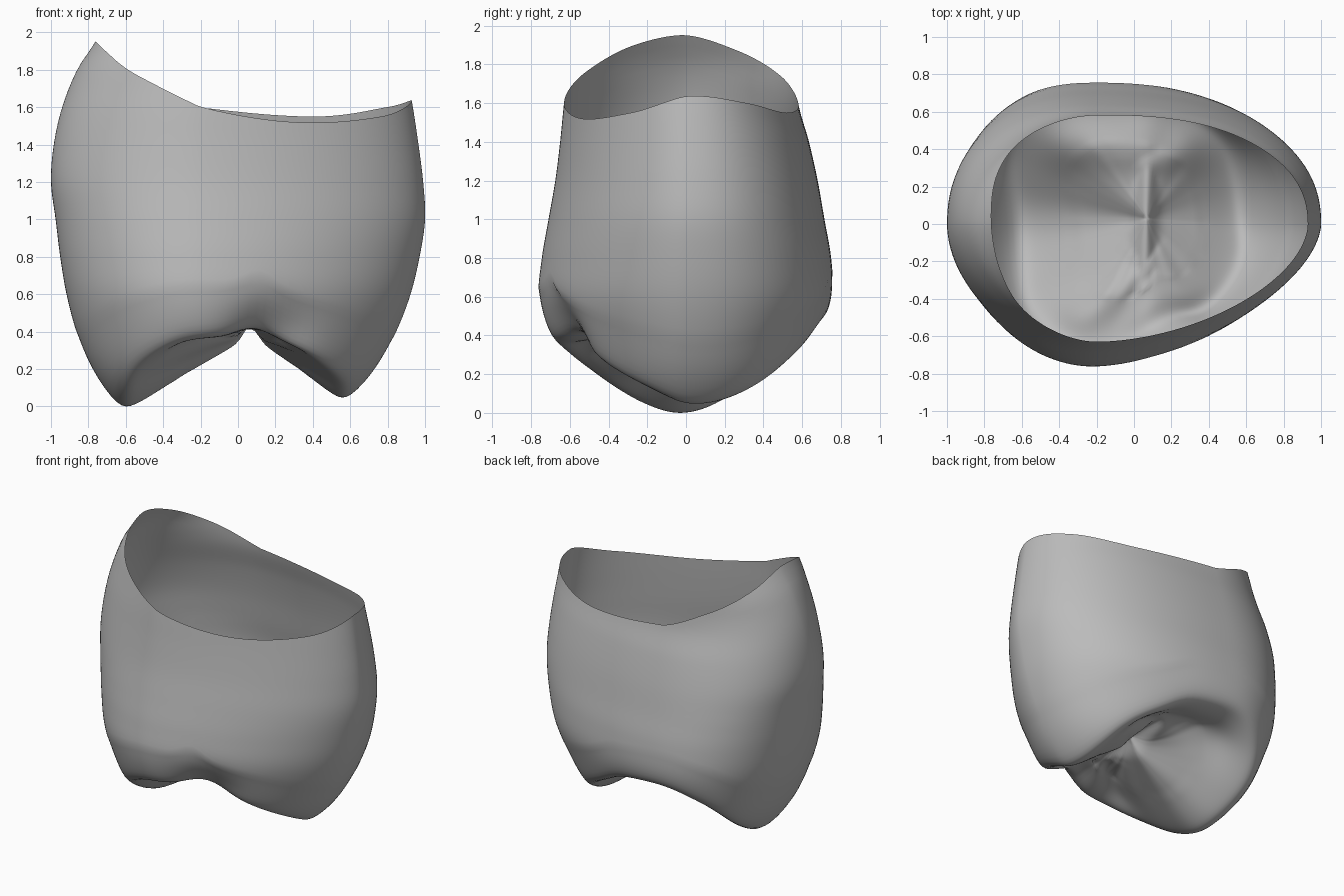
import bpy, bmesh, math
from mathutils import Vector

if "Cube" in bpy.data.objects:
    bpy.data.objects.remove(bpy.data.objects["Cube"], do_unlink=True)

SIDES, WALL_RINGS, BITE_RINGS = 144, 36, 34
AXIS_X = -0.22                     # widest section of the egg-shaped outline
PIT = Vector((0.07, 0.03, 0.39))   # middle of the biting surface

# Wall extents at every 0.2 of height
LEFT = [0.56, 0.73, 0.84, 0.92, 0.97, 1, 0.99, 0.965, 0.935, 0.9, 0.86]
RIGHT = [-0.64, -0.78, -0.86, -0.915, -0.95, -0.975, -1, -0.985, -0.94, -0.86, -0.74]
FRONT = [-0.52, -0.62, -0.7, -0.76, -0.745, -0.71, -0.675, -0.65, -0.63, -0.605, -0.57]
BACK = [0.5, 0.62, 0.69, 0.755, 0.75, 0.715, 0.68, 0.635, 0.58, 0.57, 0.56]

# Heights at every 30 degrees, counter-clockwise from the left side
RIM = [1.635, 1.6, 1.55, 1.6, 1.74, 1.87, 1.95, 1.9, 1.76, 1.61, 1.52, 1.55]
CREST = [0.05, 0.11, 0.31, 0.5, 0.38, 0.14, 0.0, 0.07, 0.26, 0.38, 0.34, 0.17]

# Grooves in the biting surface: start, end, depth, width
GROOVES = [
    ((0.05, -0.5), (0.08, 0.5), 0.06, 0.05),
    ((0.04, -0.28), (-0.3, -0.5), 0.05, 0.09),
    ((0.06, 0.4), (-0.35, 0.42), 0.06, 0.12),
    ((0.08, 0.34), (0.25, 0.4), 0.06, 0.1),
    ((0.08, -0.22), (0.28, -0.42), 0.06, 0.09),
]


def spline(values, t, cyclic=False):
    """Smooth curve through evenly spaced values."""
    n = len(values)
    i = math.floor(t)
    f = t - i

    def pick(k):
        return values[k % n] if cyclic else values[max(0, min(n - 1, k))]

    a, b, c, d = (pick(i + k) for k in (-1, 0, 1, 2))
    return b + f * (c - a + f * (2 * a - 5 * b + 4 * c - d
                                 + f * (3 * (b - c) + d - a))) / 2


def wall_point(angle, z):
    """Point on the egg-shaped outline at one height."""
    c, s = math.cos(angle), math.sin(angle)
    level = max(0, z) / 0.2
    # the right side is squarer low down and rounder towards the rim
    top = max(0, min(1, (z - 1) / 0.7))
    if s < 0:
        power = 1.72 if c > 0 else 1.95 - 0.2 * top
    else:
        power = 2.25 if c > 0 else 2.3 - 0.45 * top
    reach_x = spline(LEFT if c > 0 else RIGHT, level) - AXIS_X
    reach_y = spline(BACK if s > 0 else FRONT, level)
    x = AXIS_X + reach_x * abs(c) ** (2 / power)
    y = reach_y * abs(s) ** (2 / power)
    # hollow in the front wall where the groove runs out
    if y < 0:
        y += 0.13 * math.exp(-((x - 0.17) / 0.16) ** 2 - ((z - 0.42) / 0.13) ** 2)
    return Vector((x, y, z))


def crest_height(angle):
    """Height of the biting edge, notched where the main groove crosses it."""
    z = spline(CREST, angle / (math.pi / 6), True)
    x = wall_point(angle, z).x
    notch = 0.1 if math.sin(angle) < 0 else 0.03
    return z + notch * math.exp(-((x - 0.08) / 0.1) ** 2)


def groove_depth(x, y):
    total = 0
    p = Vector((x, y))
    for start, end, depth, width in GROOVES:
        a, b = Vector(start), Vector(end)
        t = (p - a).dot(b - a) / (b - a).length_squared
        d = (p - a.lerp(b, max(0, min(1, t)))).length
        total = max(total, depth * math.exp(-(d / width) ** 2))
    return total


def cusp_slope(s, k=0.035):
    """Rise from crest to pit: level at the crest, then a steady slope."""
    root = math.sqrt(k)
    return (math.sqrt(s * s + k) - root) / (math.sqrt(1 + k) - root)


# Rings run from the open rim down the wall, over the crest and into the pit
bm = bmesh.new()
rings = []
angles = [2 * math.pi * i / SIDES for i in range(SIDES)]
for r in range(WALL_RINGS + BITE_RINGS):
    ring = []
    for a in angles:
        crest_z = crest_height(a)
        if r <= WALL_RINGS:
            rim_z = spline(RIM, a / (math.pi / 6), True)
            p = wall_point(a, rim_z + (crest_z - rim_z) * r / WALL_RINGS)
        else:
            s = (r - WALL_RINGS) / BITE_RINGS
            p = wall_point(a, crest_z).lerp(PIT, s)
            # ridges broaden towards the pit
            broad = sum(crest_height(a + k * 0.25) for k in (-2, -1, 0, 1, 2)) / 5
            edge_z = crest_z + (broad - crest_z) * min(1, 2 * s)
            p.z = edge_z + (PIT.z - edge_z) * cusp_slope(s)
            p.z += groove_depth(p.x, p.y) * min(1, s * 5)
        ring.append(bm.verts.new(p))
    rings.append(ring)

for upper, lower in zip(rings, rings[1:]):
    for i in range(SIDES):
        j = (i + 1) % SIDES
        bm.faces.new((upper[i], lower[i], lower[j], upper[j]))
center = bm.verts.new(PIT + Vector((0, 0, groove_depth(PIT.x, PIT.y))))
for i in range(SIDES):
    bm.faces.new((rings[-1][i], center, rings[-1][(i + 1) % SIDES]))

# Round the crest, keeping the rim exact
soft = [v for ring in rings[WALL_RINGS - 7:WALL_RINGS + 14] for v in ring]
for _ in range(14):
    bmesh.ops.smooth_vert(bm, verts=soft, factor=0.5,
                          use_axis_x=True, use_axis_y=True, use_axis_z=True)
# Rest the lowest cusp on the ground
lowest = min(v.co.z for v in bm.verts)
for v in bm.verts:
    v.co.z -= lowest * max(0, 1 - v.co.z)
bmesh.ops.recalc_face_normals(bm, faces=bm.faces)
# Outward side: the front wall must face the front
front_face = min(bm.faces, key=lambda f: f.calc_center_median().y)
if front_face.normal.y > 0:
    bmesh.ops.reverse_faces(bm, faces=bm.faces)

mesh = bpy.data.meshes.new("tooth_crown")
bm.to_mesh(mesh)
bm.free()
crown = bpy.data.objects.new("tooth_crown", mesh)
bpy.context.collection.objects.link(crown)

grey = bpy.data.materials.new("light_grey")
grey.use_nodes = True
color = (0.5, 0.5, 0.5, 1)
grey.diffuse_color = color
grey.node_tree.nodes["Principled BSDF"].inputs["Base Color"].default_value = color
mesh.materials.append(grey)
for polygon in mesh.polygons:
    polygon.use_smooth = True
